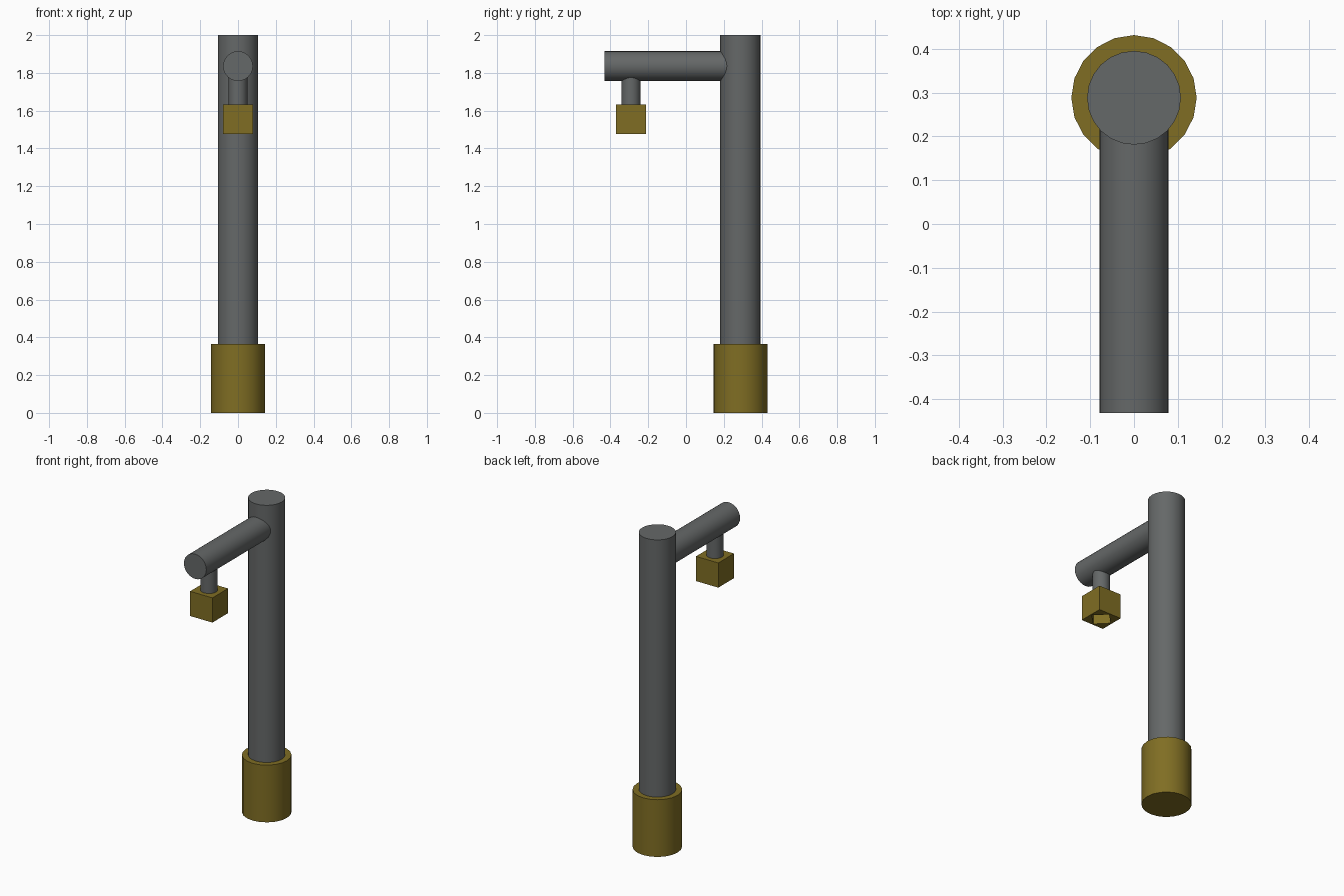
import bpy, math

if "Cube" in bpy.data.objects:
    bpy.data.objects.remove(bpy.data.objects["Cube"])


def material(name, rgb):
    m = bpy.data.materials.new(name)
    m.diffuse_color = (*rgb, 1)
    m.use_nodes = True
    m.node_tree.nodes["Principled BSDF"].inputs["Base Color"].default_value = m.diffuse_color
    return m


grey = material("grey metal", (0.13, 0.138, 0.138))
brass = material("dull brass", (0.215, 0.155, 0.017))


def cylinder(name, radius, start, end, mat, sides=20, axis="Z", at=0.0, turn=0.0):
    """Cylinder on x = 0, along z (at = y) or along y (at = z)."""
    mid = (start + end) / 2
    upright = axis == "Z"
    bpy.ops.mesh.primitive_cylinder_add(
        vertices=sides, radius=radius, depth=end - start,
        location=(0, at, mid) if upright else (0, mid, at),
        rotation=(0, 0, turn) if upright else (math.pi / 2, 0, 0))
    ob = bpy.context.object
    ob.name = name
    ob.data.materials.append(mat)
    if sides > 8:
        bpy.ops.object.shade_smooth_by_angle(angle=math.radians(35))
    return ob


POST_Y, SPOUT_Y = 0.288, -0.291

# Foot sleeve, post, horizontal arm and drop pipe
cylinder("base_sleeve", 0.143, 0, 0.364, brass, at=POST_Y)
cylinder("post", 0.107, 0.30, 2.0, grey, sides=24, at=POST_Y)
cylinder("arm", 0.079, -0.431, 0.25, grey, sides=24, axis="Y", at=1.836)
cylinder("drop_pipe", 0.05, 1.62, 1.80, grey, at=SPOUT_Y)

# Square outlet head with an opening in its underside
bpy.ops.mesh.primitive_cube_add(size=1, location=(0, SPOUT_Y, 1.555))
head = bpy.context.object
head.name = "outlet_head"
head.scale = (0.157, 0.157, 0.157)
bpy.ops.object.transform_apply(location=False, rotation=False, scale=True)
head.data.materials.append(brass)

cutter = cylinder("opening_cutter", 0.07, 1.40, 1.58, brass, sides=4, at=SPOUT_Y)
cutter.hide_render = True
cut = head.modifiers.new("opening", "BOOLEAN")
cut.operation = "DIFFERENCE"
cut.solver = "EXACT"
cut.object = cutter
bpy.context.view_layer.objects.active = head
bpy.ops.object.modifier_apply(modifier=cut.name)
bpy.data.objects.remove(cutter)
